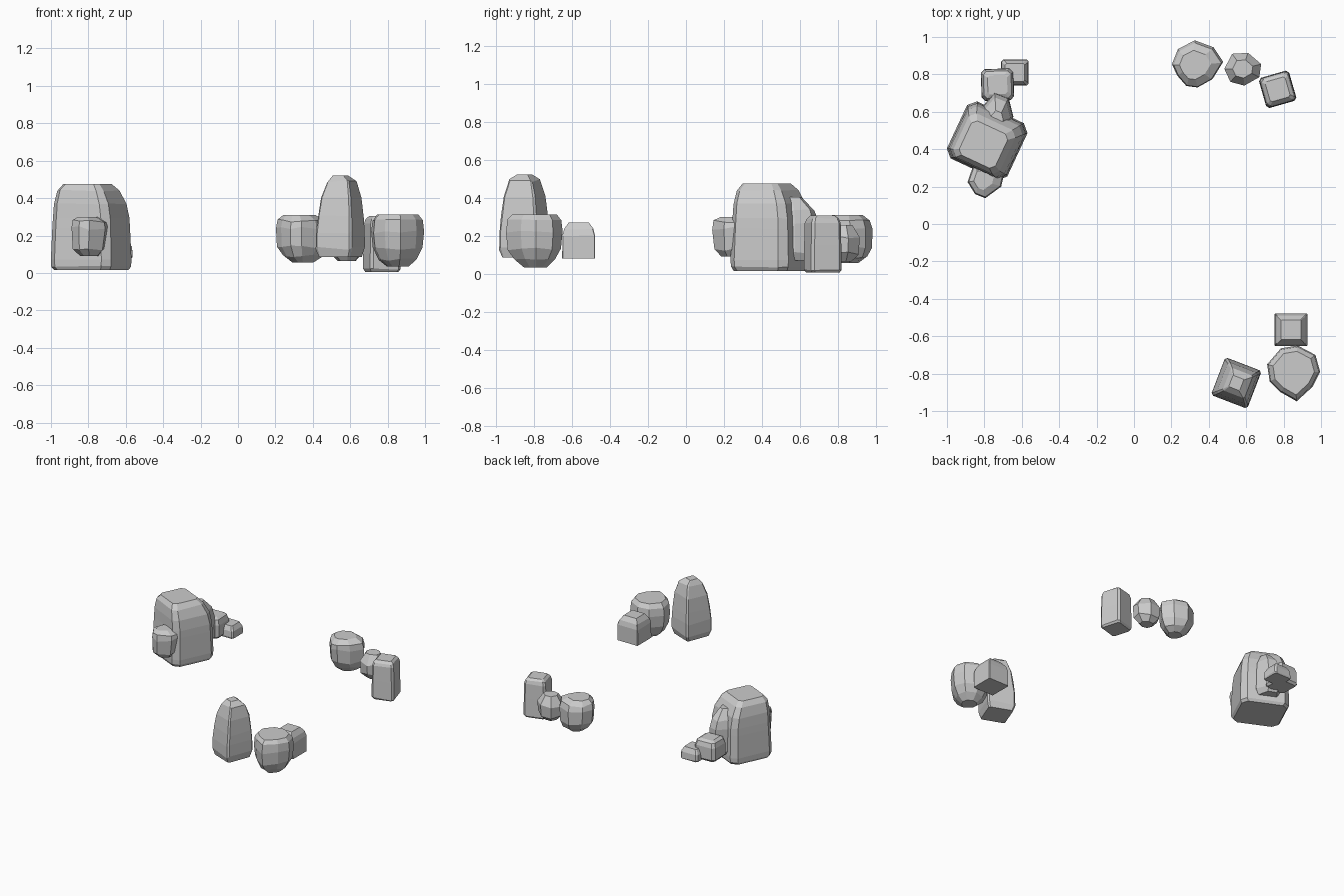
import bpy, bmesh, math, random
from mathutils import Vector, Matrix

random.seed(4)


def box(hx, hy, cut, deg):
    """Chamfered rectangle outline, turned by deg."""
    a, b = hx - cut, hy - cut
    pts = [(hx, -b), (hx, b), (a, hy), (-a, hy), (-hx, b), (-hx, -b), (-a, -hy), (a, -hy)]
    m = Matrix.Rotation(math.radians(deg), 2)
    return [m @ Vector(p) for p in pts]


def rock(name, centre, outline, rings, jitter=0.004):
    """Loft an outline through rings of (z, scale, dx, dy) and facet it."""
    bm = bmesh.new()
    loops = []
    for i, (z, s, dx, dy) in enumerate(rings):
        j = 0 if i in (0, len(rings) - 1) else jitter
        loops.append([bm.verts.new((centre[0] + dx + p[0] * s, centre[1] + dy + p[1] * s,
                                    z + random.uniform(-j, j))) for p in outline])
    n = len(outline)
    for lo, hi in zip(loops, loops[1:]):
        for k in range(n):
            bm.faces.new((lo[k], lo[(k + 1) % n], hi[(k + 1) % n], hi[k]))
    bm.faces.new(loops[0][::-1])
    bm.faces.new(loops[-1])
    bmesh.ops.recalc_face_normals(bm, faces=bm.faces)
    me = bpy.data.meshes.new(name)
    bm.to_mesh(me)
    bm.free()
    ob = bpy.data.objects.new(name, me)
    bpy.context.collection.objects.link(ob)
    return ob


# Left group: big boulder with small stones leaning on it
rock("big_boulder", (-0.785, 0.445), box(0.178, 0.168, 0.04, -25),
     [(0.015, 0.92, 0, 0), (0.035, 0.99, 0, 0), (0.07, 1, 0, 0), (0.24, 0.965, 0, 0), (0.29, 0.95, 0, 0),
      (0.37, 0.9, -0.005, -0.005), (0.44, 0.77, -0.015, -0.015), (0.475, 0.6, -0.02, -0.02)])
rock("front_stone", (-0.795, 0.235),
     [Vector(p) for p in ((-0.095, -0.01), (-0.055, -0.075), (0.0, -0.097), (0.085, -0.035),
                          (0.1, 0.03), (0.04, 0.09), (-0.06, 0.09))],
     [(0.09, 0.5, 0, 0), (0.13, 0.88, -0.005, 0), (0.24, 1, 0, 0), (0.275, 0.93, 0, 0),
      (0.298, 0.55, -0.01, 0)], 0.01)
rock("leaning_stone", (-0.735, 0.575),
     [Vector(p) for p in ((-0.095, 0.03), (-0.09, -0.07), (0.06, -0.08), (0.09, 0.0),
                          (0.065, 0.1), (-0.01, 0.13))],
     [(0.07, 0.8, 0, 0), (0.11, 1, 0, 0), (0.27, 0.95, 0, 0), (0.34, 0.82, 0, -0.005),
      (0.405, 0.4, 0, -0.02)], 0.01)
rock("back_block", (-0.73, 0.745), box(0.087, 0.085, 0.02, 2),
     [(0.085, 0.85, 0, 0), (0.1, 1, 0, 0), (0.19, 0.98, 0, 0), (0.225, 0.85, 0, 0), (0.24, 0.6, 0, 0)])
rock("back_pebble", (-0.637, 0.81), box(0.074, 0.07, 0.012, 0),
     [(0.08, 0.93, 0, 0), (0.09, 1, 0, 0), (0.135, 0.95, 0, 0), (0.17, 0.7, 0, 0)])

# Back right group
rock("round_rock", (0.335, 0.855),
     [Vector(p) for p in ((-0.132, 0.0), (-0.105, -0.06), (-0.055, -0.117), (0.005, -0.125),
                          (0.085, -0.08), (0.142, 0.012), (0.09, 0.09), (-0.01, 0.127), (-0.1, 0.08))],
     [(0.055, 0.4, 0.01, 0), (0.09, 0.75, 0.005, 0.005), (0.14, 0.96, 0, 0.003), (0.24, 1, 0, 0),
      (0.28, 0.93, 0, -0.005), (0.31, 0.62, -0.01, -0.005)], 0.008)
rock("middle_stone", (0.58, 0.83),
     [Vector(p) for p in ((-0.097, 0.0), (-0.065, -0.07), (0.01, -0.09), (0.09, -0.045),
                          (0.1, 0.025), (0.03, 0.085), (-0.055, 0.08))],
     [(0.065, 0.5, 0, 0), (0.11, 0.93, 0, 0), (0.19, 1, 0, 0), (0.255, 0.55, 0, 0)], 0.012)
rock("upright_block", (0.768, 0.72), box(0.084, 0.084, 0.015, 16),
     [(0.005, 0.88, 0, 0), (0.02, 1, 0, 0), (0.15, 0.98, 0, 0), (0.265, 0.95, 0, 0),
      (0.29, 0.86, 0, 0), (0.305, 0.66, 0, 0)])

# Front right group
rock("tall_rock", (0.547, -0.85), box(0.104, 0.108, 0.012, -21),
     [(0.085, 0.87, 0, 0), (0.13, 1, 0, 0), (0.22, 0.99, 0, 0), (0.3, 0.93, 0.003, 0),
      (0.4, 0.82, 0.005, 0), (0.49, 0.6, 0.008, 0), (0.522, 0.3, 0, 0)], 0.01)
rock("barrel_rock", (0.855, -0.79),
     [Vector(p) for p in ((-0.143, 0.04), (-0.13, -0.05), (-0.07, -0.11), (0.015, -0.158),
                          (0.1, -0.08), (0.14, 0.0), (0.115, 0.09), (0.02, 0.14), (-0.07, 0.125))],
     [(0.033, 0.4, 0, 0), (0.07, 0.72, 0, 0), (0.13, 0.94, 0, 0), (0.22, 1, 0, 0),
      (0.28, 0.95, 0, 0), (0.312, 0.78, 0, 0)], 0.008)
rock("chamfered_cube", (0.84, -0.565), box(0.088, 0.087, 0.004, 0),
     [(0.08, 1, 0, 0), (0.2, 0.99, 0, 0), (0.235, 0.88, 0, 0), (0.27, 0.6, 0, 0)], 0.003)
